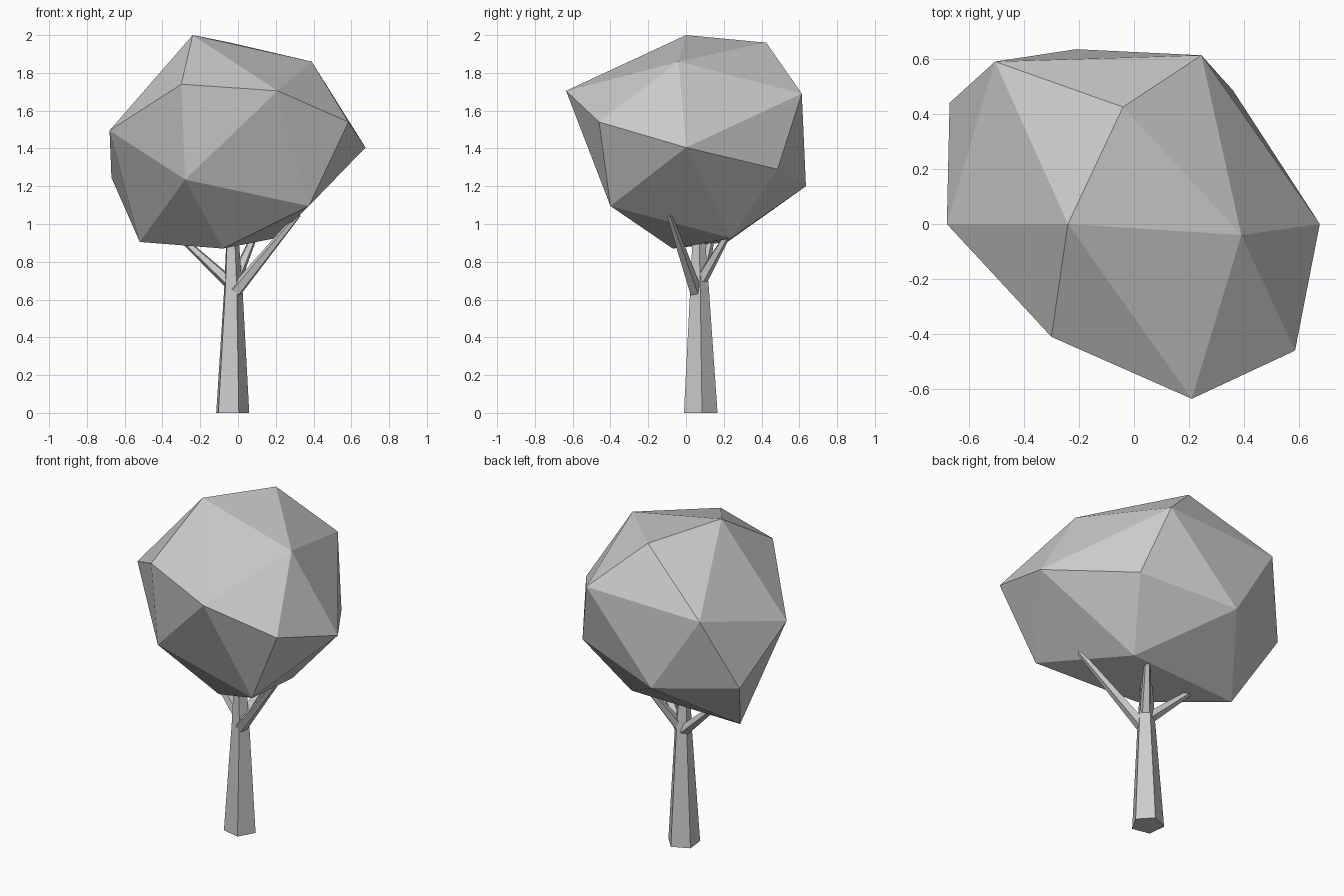
import bpy, bmesh, math
from mathutils import Vector

if "Cube" in bpy.data.objects:
    bpy.data.objects.remove(bpy.data.objects["Cube"])


def finish(name, bm):
    bmesh.ops.recalc_face_normals(bm, faces=bm.faces[:])
    mesh = bpy.data.meshes.new(name)
    bm.to_mesh(mesh)
    bm.free()
    obj = bpy.data.objects.new(name, mesh)
    bpy.context.collection.objects.link(obj)
    return obj


def limb(name, stations, turn, level=False):
    """Five-sided tapering tube through (point, radius) stations."""
    bm = bmesh.new()
    rings = []
    axis = Vector(stations[-1][0]) - Vector(stations[0][0])
    if level:
        axis = Vector((0, 0, 1))
    rot = Vector((0, 0, 1)).rotation_difference(axis)
    for point, radius in stations:
        ring = []
        for i in range(5):
            a = math.radians(turn + 72 * i)
            offset = rot @ Vector((radius * math.cos(a), radius * math.sin(a), 0))
            ring.append(bm.verts.new(Vector(point) + offset))
        rings.append(ring)
    for low, high in zip(rings, rings[1:]):
        for i in range(5):
            j = (i + 1) % 5
            bm.faces.new((low[i], low[j], high[j], high[i]))
    bm.faces.new(rings[0][::-1])
    bm.faces.new(rings[-1])
    return finish(name, bm)


# Faceted leaf crown: convex hull of its corner points
crown = [
    (-0.24, 0, 2.0), (0.39, -0.04, 1.86), (-0.04, 0.425, 1.96),
    (-0.505, 0.59, 1.665), (0.245, 0.613, 1.69), (0.21, -0.635, 1.705),
    (-0.30, -0.41, 1.74), (-0.68, 0, 1.495), (-0.67, 0.44, 1.245),
    (-0.21, 0.635, 1.20), (0.36, 0.485, 1.29), (0.675, 0, 1.405),
    (0.585, -0.46, 1.54), (0.375, -0.40, 1.095), (-0.28, -0.375, 1.235),
    (-0.52, 0.22, 0.905), (-0.08, -0.07, 0.87), (0.20, 0.24, 0.925),
]
bm = bmesh.new()
for p in crown:
    bm.verts.new(p)
bmesh.ops.convex_hull(bm, input=bm.verts[:])
finish("leaf_crown", bm)

# Trunk
limb("trunk", [((-0.034, 0.075, 0), 0.094), ((-0.028, 0.07, 0.66), 0.052),
               ((-0.032, 0.065, 1.0), 0.03)], 6, level=True)

# Branches reaching into the crown
limb("right_branch", [((-0.012, 0.05, 0.645), 0.036), ((0.32, -0.09, 1.05), 0.015)], 20)
limb("left_branch", [((-0.045, 0.08, 0.69), 0.034), ((-0.37, 0.15, 0.99), 0.012)], 20)
limb("back_branch", [((-0.012, 0.085, 0.71), 0.033), ((0.10, 0.235, 0.97), 0.016)], 20)
